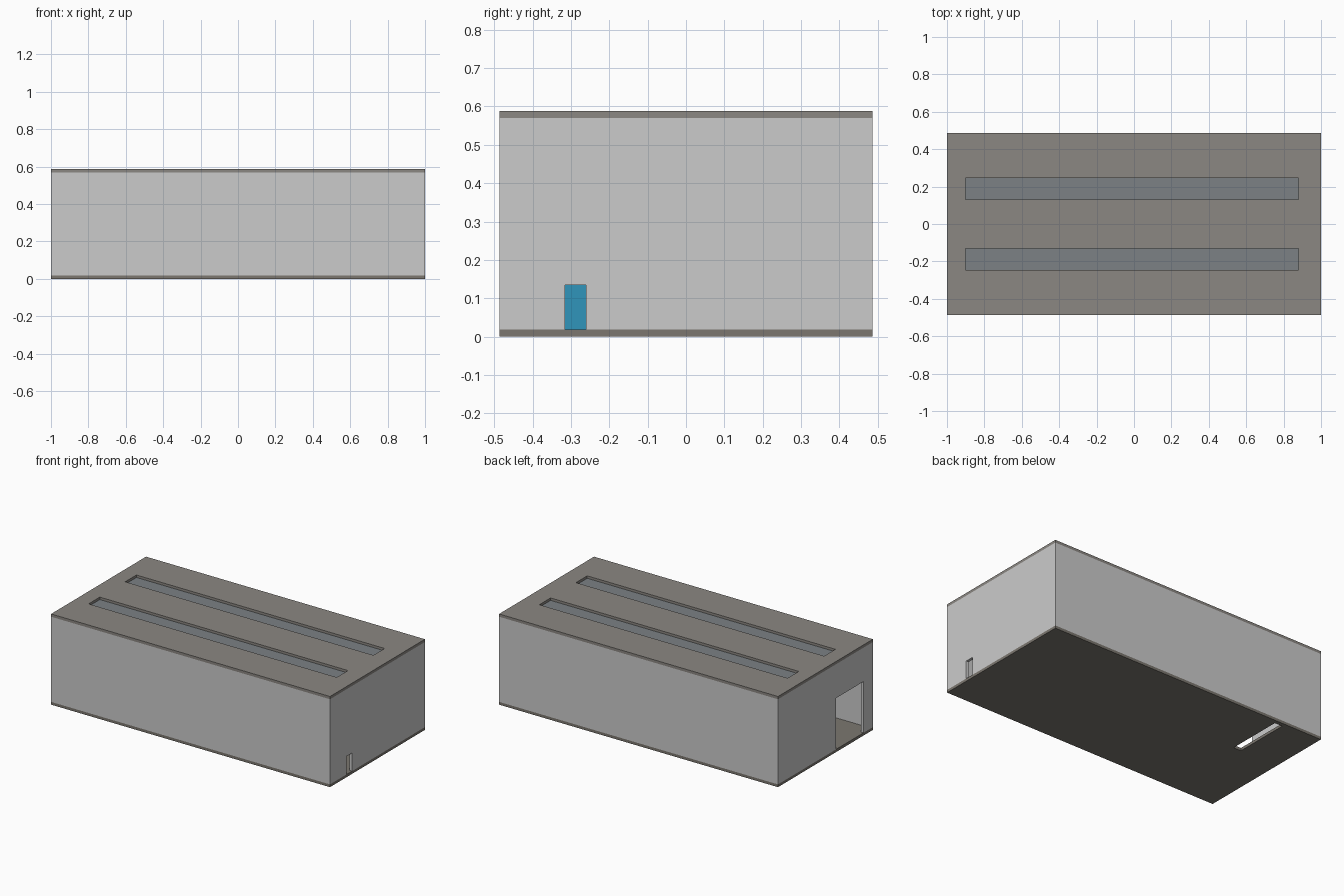
import bpy

if "Cube" in bpy.data.objects:
    bpy.data.objects.remove(bpy.data.objects["Cube"])

T = 0.018                      # slab and wall thickness
X, Y, H = 1.0, 0.486, 0.588    # half length, half width, height


def material(name, rgb):
    m = bpy.data.materials.new(name)
    m.diffuse_color = (*rgb, 1)
    m.use_nodes = True
    m.node_tree.nodes["Principled BSDF"].inputs["Base Color"].default_value = m.diffuse_color
    return m


def box(name, x, y, z, mat=None):
    """Box from (min, max) ranges on each axis."""
    bpy.ops.mesh.primitive_cube_add(size=1)
    ob = bpy.context.object
    ob.name = name
    for v in ob.data.vertices:
        v.co = [r[0] + (c + 0.5) * (r[1] - r[0]) for c, r in zip(v.co, (x, y, z))]
    if mat:
        ob.data.materials.append(mat)
    return ob


def cut(ob, x, y, z):
    """Cut a rectangular opening and discard the cutter."""
    cutter = box("cutter", x, y, z)
    cutter.hide_render = True
    mod = ob.modifiers.new("opening", 'BOOLEAN')
    mod.operation = 'DIFFERENCE'
    mod.solver = 'EXACT'
    mod.object = cutter
    bpy.context.view_layer.objects.active = ob
    bpy.ops.object.modifier_apply(modifier=mod.name)
    bpy.data.objects.remove(cutter)


roof_grey = material("roof_grey", (0.26, 0.245, 0.225))
floor_grey = material("floor_grey", (0.2, 0.185, 0.16))
glass = material("skylight_glass", (0.2, 0.22, 0.235))
blue = material("blue", (0.03, 0.3, 0.5))

# Floor slab with a narrow cross slot
ground_floor = box("floor", (-X, X), (-Y, Y), (0, T), floor_grey)
cut(ground_floor, (-0.73, -0.675), (0.09, 0.46), (-0.1, 0.1))

# Long walls
for side, name in ((-1, "front_wall"), (1, "back_wall")):
    box(name, (-X, X), sorted((side * Y, side * (Y - T))), (T, H - T))

# End walls: small door on the right, large gateway on the left
right_wall = box("right_wall", (X - T, X), (-Y + T, Y - T), (T, H - T))
cut(right_wall, (0.9, 1.1), (-0.315, -0.26), (-0.1, 0.135))
left_wall = box("left_wall", (-X, -X + T), (-Y + T, Y - T), (T, H - T))
cut(left_wall, (-1.1, -0.9), (-0.39, -0.11), (-0.1, 0.35))

# Roof slab with two long skylights, glazed from beneath
roof = box("roof", (-X, X), (-Y, Y), (H - T, H), roof_grey)
for side in (-1, 1):
    ys = sorted((side * 0.13, side * 0.245))
    cut(roof, (-0.9, 0.88), ys, (H - 0.1, H + 0.1))
    box("skylight", (-0.9, 0.88), ys, (H - T - 0.004, H - T + 0.002), glass)

# Blue storage unit seen through the small door
box("storage_unit", (-0.1, 0.3), (-0.39, -0.18), (T, 0.2), blue)
